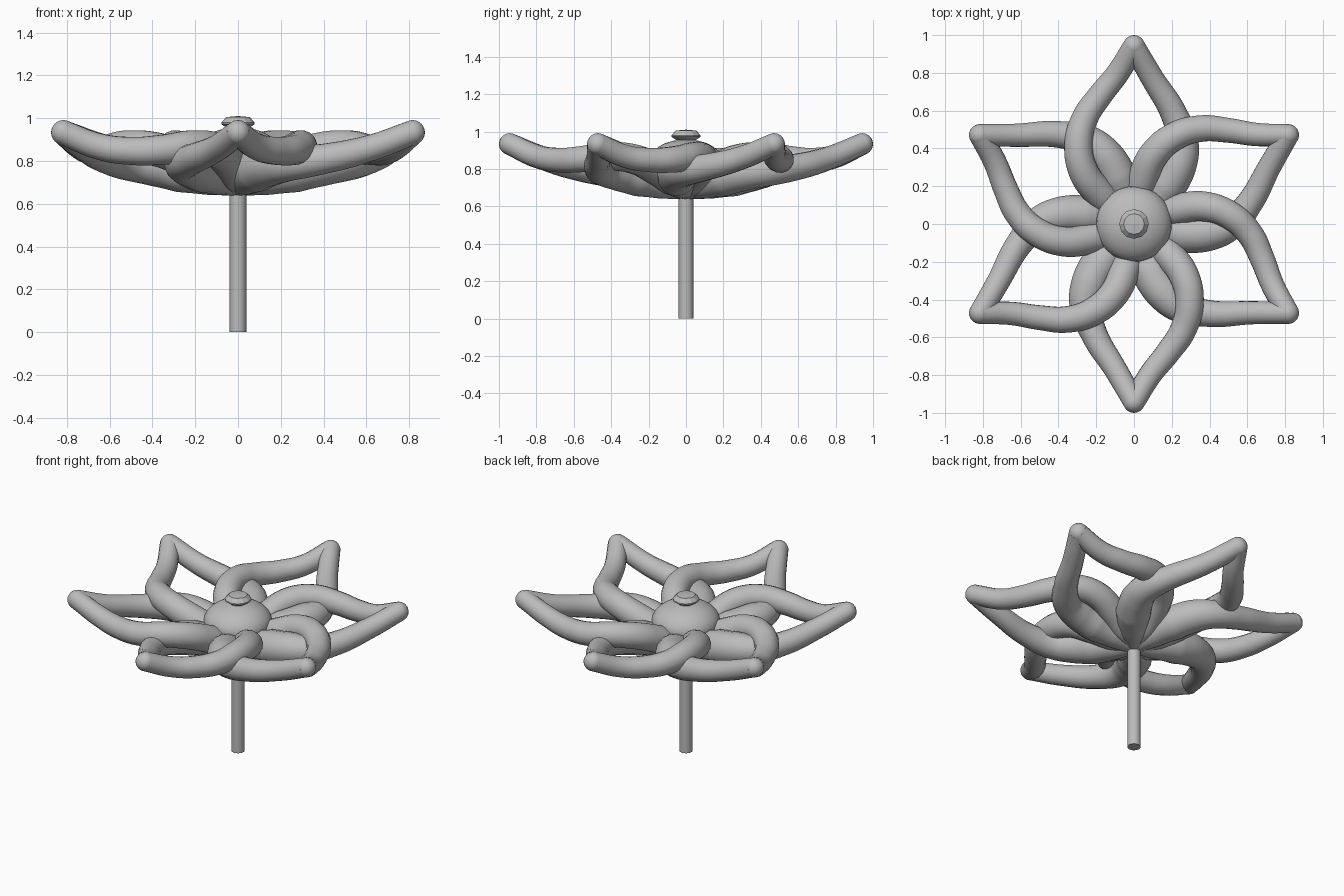
import bpy, bmesh, math

cube = bpy.data.objects.get("Cube")
if cube:
    bpy.data.objects.remove(cube, do_unlink=True)

grey = bpy.data.materials.new("plain grey")
grey.use_nodes = True
colour = (0.5, 0.5, 0.5, 1)
grey.diffuse_color = colour
grey.node_tree.nodes["Principled BSDF"].inputs["Base Color"].default_value = colour


def add(name, mesh, smooth=True):
    obj = bpy.data.objects.new(name, mesh)
    bpy.context.collection.objects.link(obj)
    mesh.materials.clear()
    mesh.materials.append(grey)
    for f in mesh.polygons:
        f.use_smooth = smooth
    return obj


def lathe(name, profile, sides, smooth=False):
    """Spin (radius, height) points about z; both ends lie on the axis."""
    bm = bmesh.new()
    verts = [bm.verts.new((r, 0, z)) for r, z in profile]
    edges = [bm.edges.new(pair) for pair in zip(verts, verts[1:])]
    bmesh.ops.spin(bm, geom=verts + edges, cent=(0, 0, 0), axis=(0, 0, 1),
                   angle=2 * math.pi, steps=sides)
    bmesh.ops.remove_doubles(bm, verts=bm.verts, dist=1e-4)
    bmesh.ops.recalc_face_normals(bm, faces=bm.faces)
    mesh = bpy.data.meshes.new(name)
    bm.to_mesh(mesh)
    bm.free()
    return add(name, mesh, smooth)


def tube(name, points):
    """Smooth tapering tube through (x, y, z, radius) points, as a mesh."""
    curve = bpy.data.curves.new(name, 'CURVE')
    curve.dimensions = '3D'
    curve.bevel_depth = 1
    curve.bevel_resolution = 6
    curve.resolution_u = 8
    curve.use_fill_caps = True
    spline = curve.splines.new('BEZIER')
    spline.bezier_points.add(len(points) - 1)
    for p, (x, y, z, r) in zip(spline.bezier_points, points):
        p.co = (x, y, z)
        p.radius = r
        p.handle_left_type = p.handle_right_type = 'AUTO'
    temp = bpy.data.objects.new(name + "_path", curve)
    bpy.context.collection.objects.link(temp)
    graph = bpy.context.evaluated_depsgraph_get()
    mesh = bpy.data.meshes.new_from_object(temp.evaluated_get(graph))
    bpy.data.objects.remove(temp, do_unlink=True)
    mesh.name = name
    return mesh


# Petal arms: the under arm bows low, the over arm crosses the next petal
tip = (0, 0.942, 0.933, 0.058)
under = tube("petal_under_arm", [
    (0, 0, 0.69, 0.055), (0.09, 0.10, 0.725, 0.085), (0.175, 0.205, 0.757, 0.104),
    (0.235, 0.315, 0.78, 0.098), (0.258, 0.43, 0.79, 0.084),
    (0.21, 0.585, 0.81, 0.071), (0.095, 0.775, 0.862, 0.062), tip])
over = tube("petal_over_arm", [
    (0, 0, 0.69, 0.055), (-0.095, 0.08, 0.74, 0.08), (-0.185, 0.165, 0.80, 0.083),
    (-0.268, 0.28, 0.853, 0.08), (-0.294, 0.42, 0.868, 0.076),
    (-0.26, 0.56, 0.852, 0.071), (-0.18, 0.68, 0.847, 0.066),
    (-0.085, 0.80, 0.868, 0.062), tip])

# Rounded petal tip
bm = bmesh.new()
bmesh.ops.create_uvsphere(bm, u_segments=20, v_segments=12, radius=tip[3])
bmesh.ops.translate(bm, verts=bm.verts, vec=tip[:3])
ball = bpy.data.meshes.new("petal_tip")
bm.to_mesh(ball)
bm.free()

# Six petals around the middle
for i in range(6):
    for mesh in (under, over, ball):
        part = add(f"{mesh.name.split('.')[0]}_{i + 1}", mesh)
        part.rotation_euler.z = i * math.pi / 3

# Domed hub
dome = [(0.2 * math.sin(a), 0.835 + 0.123 * math.cos(a))
        for a in (math.pi * k / 16 for k in range(17))]
lathe("hub", dome, 40, True)

# Faceted button on top of the hub
lathe("button", [(0, 0.94), (0.045, 0.95), (0.078, 0.972), (0.078, 0.98),
                 (0.055, 1.005), (0, 1.01)], 12)

# Straight stem
stem = lathe("stem", [(0, 0), (0.039, 0), (0.039, 0.72), (0, 0.72)], 24, True)
bpy.context.view_layer.objects.active = stem
stem.select_set(True)
bpy.ops.object.shade_smooth_by_angle(angle=math.radians(40))
stem.select_set(False)
